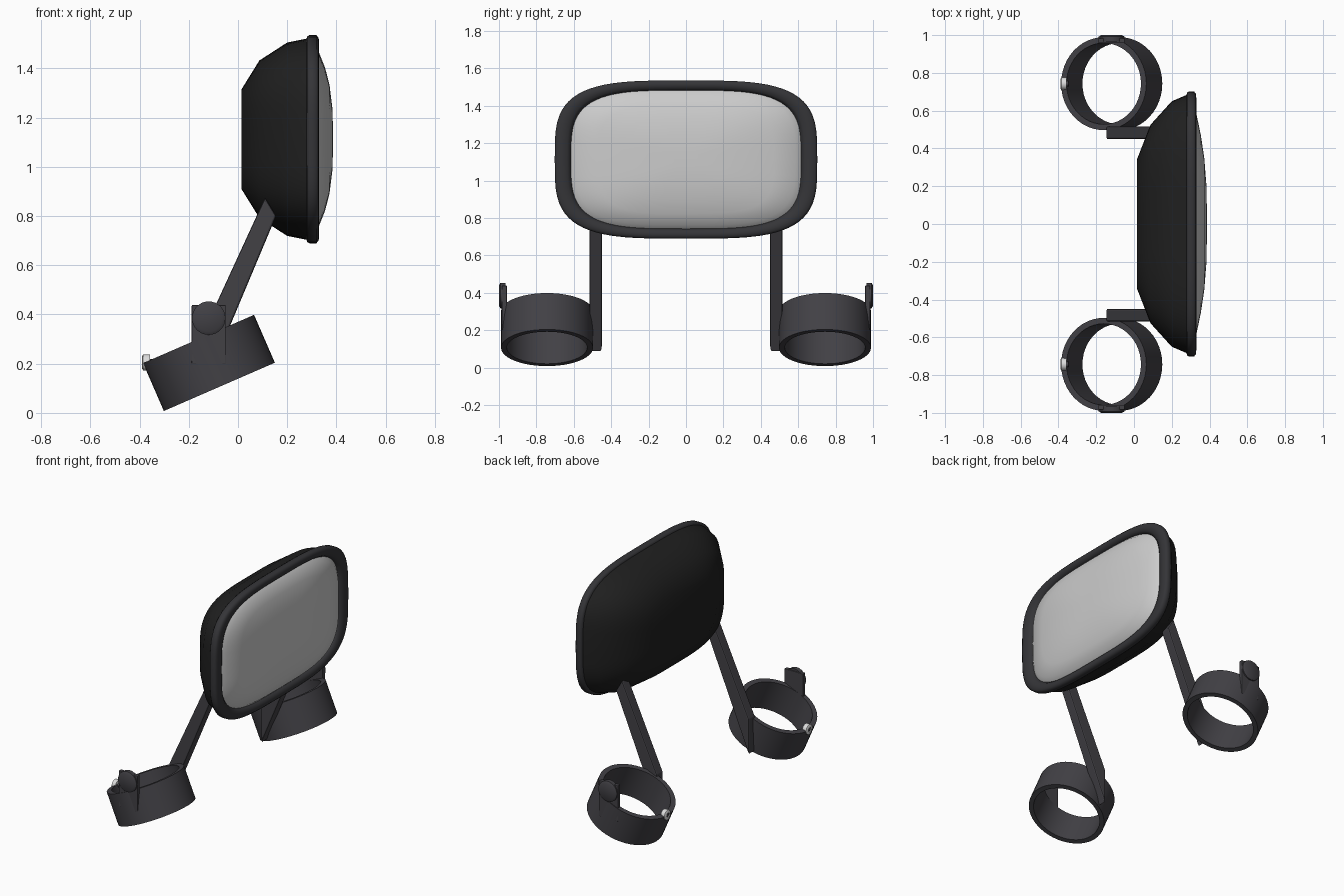
import bpy, bmesh
from math import cos, sin, pi, radians
from mathutils import Matrix

if "Cube" in bpy.data.objects:
    bpy.data.objects.remove(bpy.data.objects["Cube"])


def material(name, rgb, rough=0.5):
    m = bpy.data.materials.new(name)
    m.use_nodes = True
    m.diffuse_color = (*rgb, 1)
    bsdf = m.node_tree.nodes["Principled BSDF"]
    bsdf.inputs["Base Color"].default_value = (*rgb, 1)
    bsdf.inputs["Roughness"].default_value = rough
    return m


BLACK = material("black housing", (0.014, 0.014, 0.014))
RUBBER = material("dark rim", (0.035, 0.035, 0.039))
METAL = material("dark grey metal", (0.054, 0.052, 0.06))
GLASS = material("mirror grey", (0.6, 0.6, 0.6))
STEEL = material("bright steel", (0.72, 0.72, 0.72))


def finish(name, bm, mat, smooth=None, bevel=0):
    bmesh.ops.recalc_face_normals(bm, faces=bm.faces)
    mesh = bpy.data.meshes.new(name)
    bm.to_mesh(mesh)
    bm.free()
    mesh.materials.append(mat)
    ob = bpy.data.objects.new(name, mesh)
    bpy.context.collection.objects.link(ob)
    if bevel:
        mod = ob.modifiers.new("bevel", "BEVEL")
        mod.width, mod.segments = bevel, 2
    if smooth:
        bpy.ops.object.select_all(action="DESELECT")
        ob.select_set(True)
        bpy.context.view_layer.objects.active = ob
        bpy.ops.object.shade_smooth_by_angle(angle=radians(smooth))
    return ob


def loft(name, sections, mat, place, power=2, n=48, closed=False, smooth=40):
    """Skin superellipse sections (offset, half width, half height) along local z."""
    bm = bmesh.new()

    def curve(v):
        return (1 if v >= 0 else -1) * abs(v) ** (2 / power)

    loops = []
    for d, a, b in sections:
        angles = [2 * pi * i / n for i in range(n)]
        loops.append([bm.verts.new(place @ Matrix.Translation(
            (a * curve(cos(t)), b * curve(sin(t)), d)).translation) for t in angles])
    pairs = list(zip(loops, loops[1:]))
    if closed:
        pairs.append((loops[-1], loops[0]))
    else:
        bm.faces.new(loops[0])
        bm.faces.new(loops[-1])
    for p, q in pairs:
        for i in range(n):
            j = (i + 1) % n
            bm.faces.new((p[i], p[j], q[j], q[i]))
    return finish(name, bm, mat, smooth)


def prism(name, outline, y0, y1, mat, bevel):
    """Extrude an x-z outline between two y positions."""
    bm = bmesh.new()
    face = bm.faces.new([bm.verts.new((x, y0, z)) for x, z in outline])
    new = bmesh.ops.extrude_face_region(bm, geom=[face])["geom"]
    bmesh.ops.translate(bm, vec=(0, y1 - y0, 0),
                        verts=[v for v in new if isinstance(v, bmesh.types.BMVert)])
    return finish(name, bm, mat, bevel=bevel)


# Mirror head, facing +x: local z -> x, local x -> y, local y -> z
TO_X = Matrix(((0, 0, 1), (1, 0, 0), (0, 1, 0))).to_4x4()
head = Matrix.Translation((0, 0, 1.112)) @ TO_X
P = 3.6
loft("mirror_housing", [(0.015, 0.34, 0.204), (0.087, 0.525, 0.32),
                        (0.2, 0.65, 0.393), (0.285, 0.686, 0.41)],
     BLACK, head, P, 72, smooth=75)
loft("mirror_rim", [(0.278, 0.675, 0.4), (0.28, 0.695, 0.417), (0.29, 0.702, 0.423),
                    (0.318, 0.702, 0.423), (0.327, 0.69, 0.413), (0.33, 0.665, 0.4),
                    (0.325, 0.635, 0.38), (0.308, 0.615, 0.37), (0.285, 0.615, 0.37)],
     RUBBER, head, P, 72, closed=True, smooth=60)
loft("mirror_glass", [(0.3, 0.622, 0.376), (0.33, 0.585, 0.35), (0.354, 0.47, 0.29),
                      (0.372, 0.35, 0.22), (0.383, 0.21, 0.13), (0.386, 0.07, 0.045)],
     GLASS, head, P, 72, smooth=60)

# Mounting brackets, one on each side
for side, label in ((1, "left"), (-1, "right")):
    yc = side * 0.743
    tilt = Matrix.Translation((-0.118, yc, 0.203)) @ Matrix.Rotation(radians(-23.5), 4, "Y")
    h, ro, ri = 0.106, 0.246, 0.215
    loft(label + "_clamp_ring", [(-h, ro, ro), (h, ro, ro), (h, ri, ri), (-h, ri, ri)],
         METAL, tilt, closed=True)

    # Slanted arm with an upright cut at its lower end
    prism(label + "_arm", [(0.11, 0.875), (0.155, 0.8), (-0.145, 0.085), (-0.145, 0.32)],
          side * 0.449, side * 0.516, METAL, 0.008)

    # Upright tab with a round pivot head
    prism(label + "_tab", [(-0.188, 0.2), (-0.05, 0.2), (-0.05, 0.438), (-0.188, 0.438)],
          side * 0.958, side * 0.984, METAL, 0.003)
    pivot = Matrix.Translation((-0.119, side * 0.98, 0.385)) \
        @ Matrix.Rotation(radians(-90 * side), 4, "X")
    loft(label + "_pivot_head", [(-0.015, 0.068, 0.068), (0.012, 0.068, 0.068),
                                 (0.02, 0.055, 0.055)], METAL, pivot, n=32)

    # Clamp nut with a dark bolt end in its centre
    bolt = Matrix.Translation((-0.377, yc, 0.205)) @ TO_X
    loft(label + "_clamp_nut", [(-0.013, 0.024, 0.024), (-0.008, 0.033, 0.033),
                                (0.02, 0.033, 0.033), (0.02, 0.014, 0.014),
                                (-0.013, 0.014, 0.014)], STEEL, bolt, n=16, closed=True)
    loft(label + "_bolt_end", [(-0.008, 0.014, 0.014), (0.03, 0.014, 0.014)],
         METAL, bolt, n=16)
